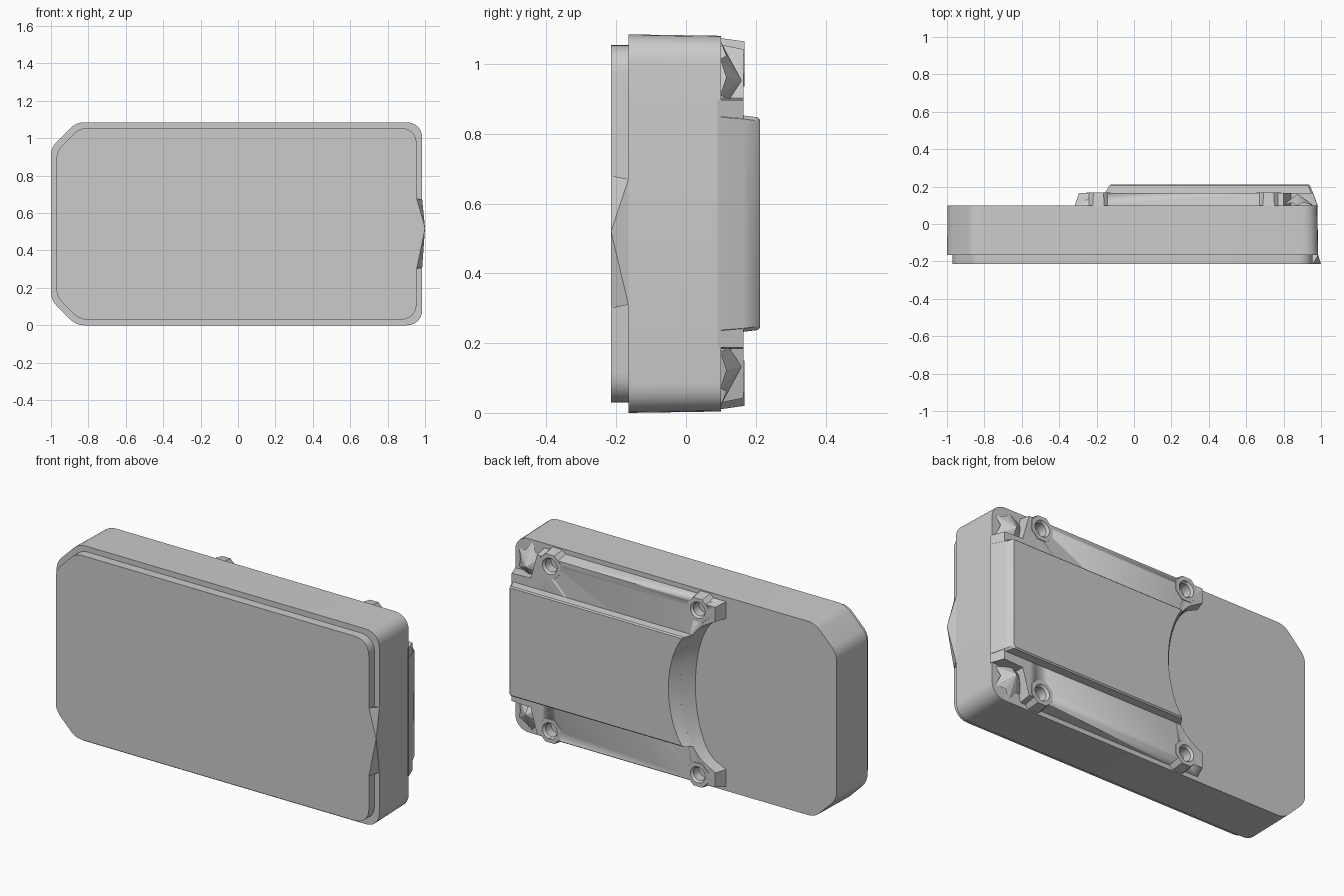
import bpy, bmesh, math
from mathutils import Vector

cube = bpy.data.objects.get("Cube")
if cube:
    bpy.data.objects.remove(cube, do_unlink=True)

grey = bpy.data.materials.new("plain grey")
grey.use_nodes = True
colour = (0.6, 0.6, 0.6, 1)
grey.diffuse_color = colour
grey.node_tree.nodes["Principled BSDF"].inputs["Base Color"].default_value = colour

MID = 0.5425  # height of the mirror line


def finish(name, bm, smooth=True):
    bmesh.ops.recalc_face_normals(bm, faces=bm.faces)
    mesh = bpy.data.meshes.new(name)
    bm.to_mesh(mesh)
    bm.free()
    ob = bpy.data.objects.new(name, mesh)
    bpy.context.collection.objects.link(ob)
    mesh.materials.append(grey)
    if smooth:
        bpy.ops.object.select_all(action='DESELECT')
        ob.select_set(True)
        bpy.context.view_layer.objects.active = ob
        bpy.ops.object.shade_smooth_by_angle(angle=math.radians(30))
    return ob


def add_loft(bm, sections):
    """Skin matching (x, z) outlines placed at successive y values."""
    rings = [[bm.verts.new((x, y, z)) for x, z in outline] for y, outline in sections]
    count = len(rings[0])
    for a, b in zip(rings, rings[1:]):
        for i in range(count):
            j = (i + 1) % count
            bm.faces.new((a[i], a[j], b[j], b[i]))
    bm.faces.new(rings[0])
    bm.faces.new(rings[-1])


def loft(name, sections, smooth=True):
    bm = bmesh.new()
    add_loft(bm, sections)
    return finish(name, bm, smooth)


def rounded(corners, steps=6):
    """Round each (x, z, cut) corner with a short curve."""
    pts = []
    for i, (x, z, cut) in enumerate(corners):
        p = Vector((x, z))
        a = p + (Vector(corners[i - 1][:2]) - p).normalized() * cut
        b = p + (Vector(corners[(i + 1) % len(corners)][:2]) - p).normalized() * cut
        for k in range(steps + 1):
            t = k / steps
            w = 0.83 * 2 * t * (1 - t)
            s = (1 - t) ** 2 + t ** 2 + w
            pts.append(((1 - t) ** 2 * a + w * p + t ** 2 * b) / s)
    return pts


def mirrored(half):
    """Complete an outline given as (x, distance above the mirror line)."""
    return [(x, MID + d) for x, d in half] + [(x, MID - d) for x, d in reversed(half)]


def case_outline(inset, right):
    left, h, c = -1 + inset, MID - inset, 0.135 - inset * 0.4
    return rounded([(left, MID - h + c, 0.04), (left + c, MID - h, 0.04),
                    (right, MID - h, 0.085), (right, MID + h, 0.085),
                    (left + c, MID + h, 0.04), (left, MID + h - c, 0.04)])


def arc(reach, limit, steps=14):
    """Concave scoop, from the mirror line out to the given distance."""
    start, height = -0.29, 0.40
    end = math.asin(limit / height)
    return [(start + reach * math.cos(end * k / steps),
             height * math.sin(end * k / steps)) for k in range(steps + 1)]


# Main case and the stepped front panel
loft("case", [(-0.165, case_outline(0, 0.985)), (0.10, case_outline(0.004, 0.98))])
loft("front_panel", [(-0.215, case_outline(0.03, 0.955)), (-0.15, case_outline(0.03, 0.955))])

# Pointed flare on the left end of the panel
bm = bmesh.new()
flare = [bm.verts.new(p) for p in ((0.985, -0.165, 0.67), (0.985, -0.165, 0.31),
                                   (1.0, -0.215, 0.52), (0.955, -0.215, 0.68),
                                   (0.955, -0.215, 0.30), (0.955, -0.165, 0.67),
                                   (0.955, -0.165, 0.31))]
bmesh.ops.convex_hull(bm, input=flare)
finish("panel_flare", bm, False)


# Raised back deck with scooped end, tabs and notched corners
def deck_outline(reach, tab, end, edge):
    return mirrored(arc(reach, 0.39)[1:] + [(tab, 0.42), (tab, edge), (0.80, edge),
                                            (0.84, 0.36), (end, 0.355)])


deck = loft("back_deck", [(0.09, deck_outline(0.155, -0.32, 0.984, 0.515)),
                          (0.165, deck_outline(0.21, -0.295, 0.957, 0.50))])


# Raised central block on the deck
def block_outline(reach, end, half):
    return mirrored(arc(reach, half)[1:] + [(end - 0.01, half), (end, half - 0.01)])


loft("centre_block", [(0.10, block_outline(0.165, 0.982, 0.315)),
                      (0.165, block_outline(0.21, 0.958, 0.31)),
                      (0.205, block_outline(0.245, 0.941, 0.305)),
                      (0.212, block_outline(0.25, 0.934, 0.298))])

# Screw bosses and their recesses
cutter = bmesh.new()
bosses = []
for side, z in (("upper", 1.0), ("lower", 0.085)):
    for end, x in (("left", 0.72), ("right", -0.19)):
        def ring(radius, count):
            return [(x + radius * math.cos(math.tau * (k + 0.5) / count),
                     z + radius * math.sin(math.tau * (k + 0.5) / count)) for k in range(count)]
        bosses.append(loft(f"{side}_{end}_boss", [(0.09, ring(0.082, 8)), (0.168, ring(0.07, 8))], False))
        add_loft(cutter, [(0.105, ring(0.036, 24)), (0.155, ring(0.036, 24)),
                          (0.172, ring(0.048, 24)), (0.25, ring(0.048, 24))])
cut_ob = finish("screw_cutter", cutter)
cut_ob.hide_render = True
cut_ob.hide_viewport = True
for ob in [deck] + bosses:
    mod = ob.modifiers.new("screw_recess", 'BOOLEAN')
    mod.operation = 'DIFFERENCE'
    mod.solver = 'EXACT'
    mod.object = cut_ob

# Faceted corner gussets
for side, sign in (("upper", 1), ("lower", -1)):
    bm = bmesh.new()
    apex = bm.verts.new((0.875, 0.16, MID + sign * 0.41))
    rim = []
    for k in range(12):
        a = math.tau * k / 12
        r = 0.105 if k % 2 else 0.07
        rim.append(bm.verts.new((0.875 + r * 0.9 * math.cos(a), 0.098 if k % 2 else 0.115,
                                 MID + sign * (0.42 + r * math.sin(a)))))
    for k in range(12):
        bm.faces.new((apex, rim[k], rim[(k + 1) % 12]))
    bm.faces.new(rim)
    finish(f"{side}_corner_gusset", bm, False)
